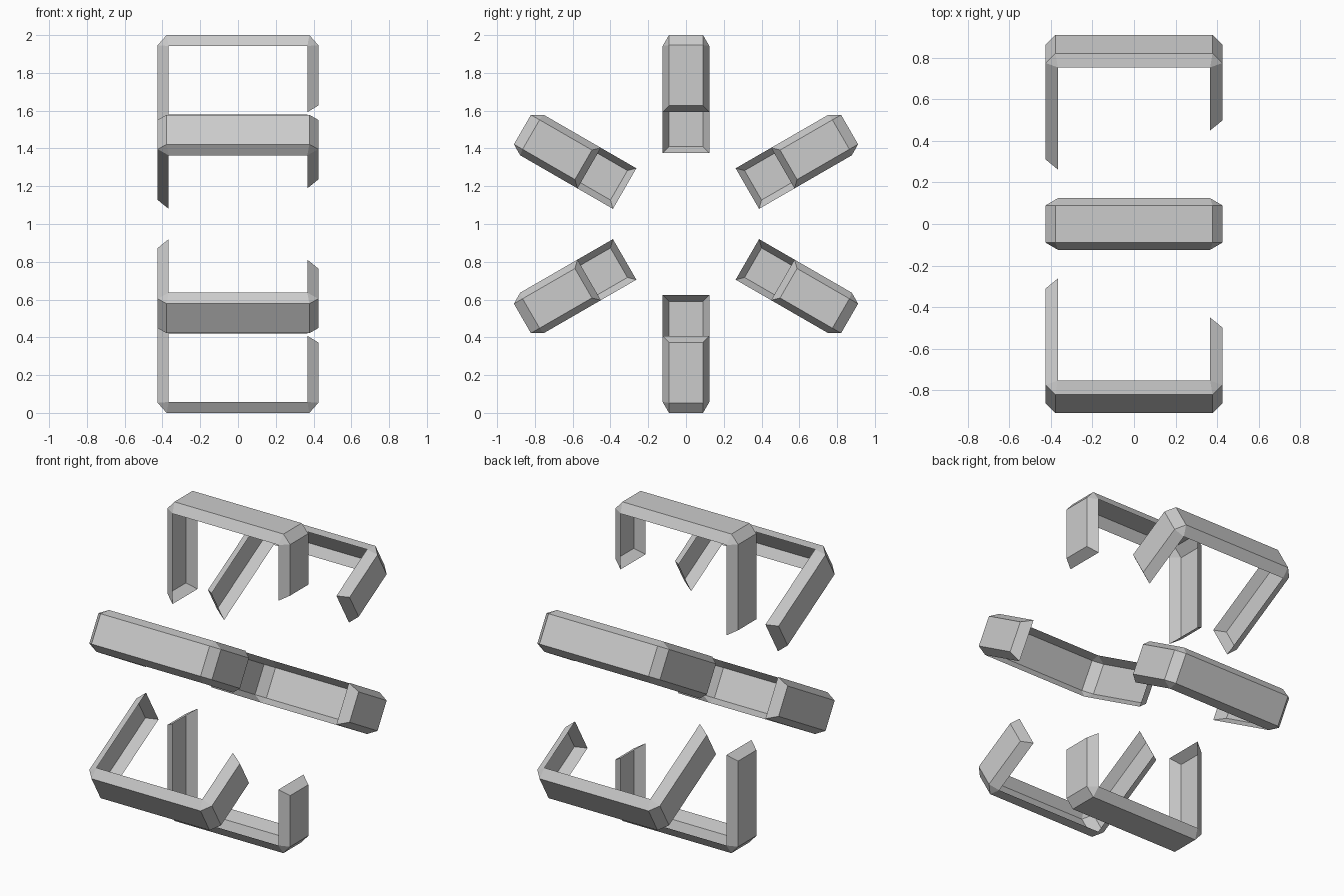
import bpy, bmesh, math
from mathutils import Matrix, Vector

if "Cube" in bpy.data.objects:
    bpy.data.objects.remove(bpy.data.objects["Cube"])

# Clip profile in (x, radius): outer skin path and the inner rim it flares to
OUTER = [(-.425, .41), (-.425, .947), (-.378, 1.0), (.378, 1.0), (.425, .947), (.425, .627)]
RIM = [(-.367, .375), (-.367, .942), (.367, .942), (.367, .592)]
RIM_OF = [0, 1, 1, 2, 2, 3]          # rim point joined to each outer point
HALF_OUT, HALF_RIM = .09, .124


def make_clip(name, angle):
    bm = bmesh.new()
    skin = {s: [bm.verts.new((x, s * HALF_OUT, r)) for x, r in OUTER] for s in (-1, 1)}
    rim = {s: [bm.verts.new((x, s * HALF_RIM, r)) for x, r in RIM] for s in (-1, 1)}
    for i in range(len(OUTER) - 1):
        # outer plate
        bm.faces.new((skin[-1][i], skin[1][i], skin[1][i + 1], skin[-1][i + 1]))
        # sloping side flanges, triangles at the chamfered corners
        a, b = RIM_OF[i], RIM_OF[i + 1]
        for s in (-1, 1):
            loop = [skin[s][i], skin[s][i + 1], rim[s][b]]
            if a != b:
                loop.append(rim[s][a])
            bm.faces.new(loop)
    # sloping end flanges
    for k in (0, -1):
        bm.faces.new((skin[-1][k], skin[1][k], rim[1][k], rim[-1][k]))
    bmesh.ops.recalc_face_normals(bm, faces=bm.faces)
    # make the top plate face outwards
    bm.faces.ensure_lookup_table()
    top = max(bm.faces, key=lambda f: f.calc_center_median().z)
    top.normal_update()
    if top.normal.z < 0:
        bmesh.ops.reverse_faces(bm, faces=bm.faces)
    # swing round the x axis through the ring centre
    bm.transform(Matrix.Translation(Vector((0, 0, 1))) @ Matrix.Rotation(angle, 4, 'X'))
    me = bpy.data.meshes.new(name)
    bm.to_mesh(me)
    bm.free()
    bpy.context.collection.objects.link(bpy.data.objects.new(name, me))


# Ring of six clips
for n in range(6):
    make_clip(f"clip_{n + 1}", math.radians(60 * n))
